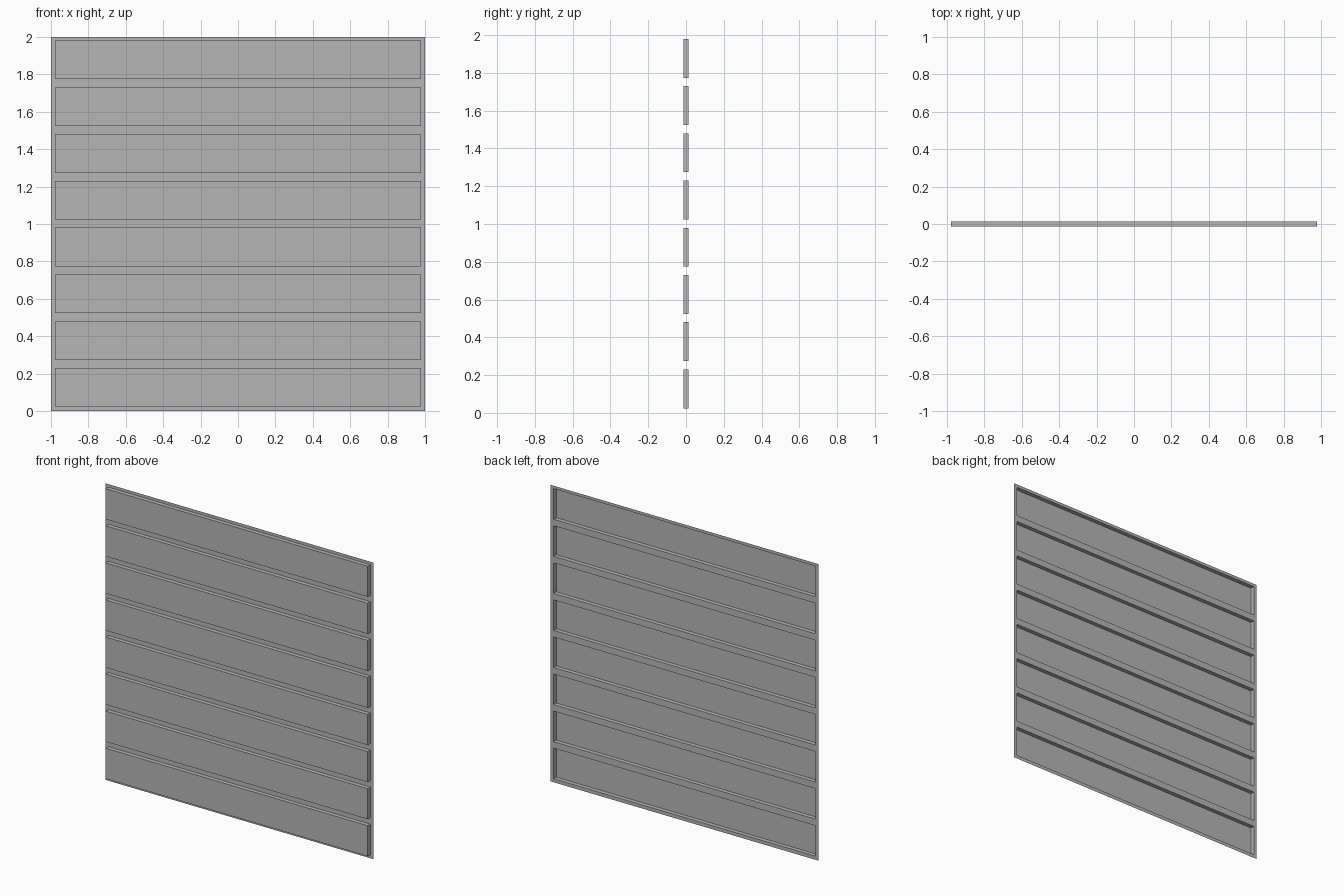
import bpy
import bmesh

if "Cube" in bpy.data.objects:
    bpy.data.objects.remove(bpy.data.objects["Cube"], do_unlink=True)

PANELS = 8
PITCH = 2 / PANELS
HALF_DEPTH = 0.014
PANEL_X = 0.978
PANEL_LOW, PANEL_HIGH = 0.024, 0.23

# Grey sheet colour
GREY = (0.47, 0.47, 0.47, 1)
grey = bpy.data.materials.new("plain grey")
grey.use_nodes = True
grey.diffuse_color = GREY
grey.node_tree.nodes["Principled BSDF"].inputs["Base Color"].default_value = GREY

# Thin sheet divided along the panel borders
columns = [-1, -PANEL_X, PANEL_X, 1]
rows = [0]
for i in range(PANELS):
    rows += [i * PITCH + PANEL_LOW, i * PITCH + PANEL_HIGH]
rows.append(2)

bm = bmesh.new()
grid = [[bm.verts.new((x, HALF_DEPTH, z)) for x in columns] for z in rows]
panels = []
for r in range(len(rows) - 1):
    for c in range(len(columns) - 1):
        face = bm.faces.new((grid[r][c], grid[r][c + 1],
                             grid[r + 1][c + 1], grid[r + 1][c]))
        if c == 1 and r % 2 == 1:
            panels.append(face)

# Panels pressed forward, leaving open recesses at the back
pressed = bmesh.ops.extrude_discrete_faces(bm, faces=panels)["faces"]
for face in pressed:
    bmesh.ops.translate(bm, verts=face.verts, vec=(0, -2 * HALF_DEPTH, 0))

mesh = bpy.data.meshes.new("panelled_sheet")
bm.to_mesh(mesh)
bm.free()
mesh.materials.append(grey)
sheet = bpy.data.objects.new("panelled_sheet", mesh)
bpy.context.collection.objects.link(sheet)
